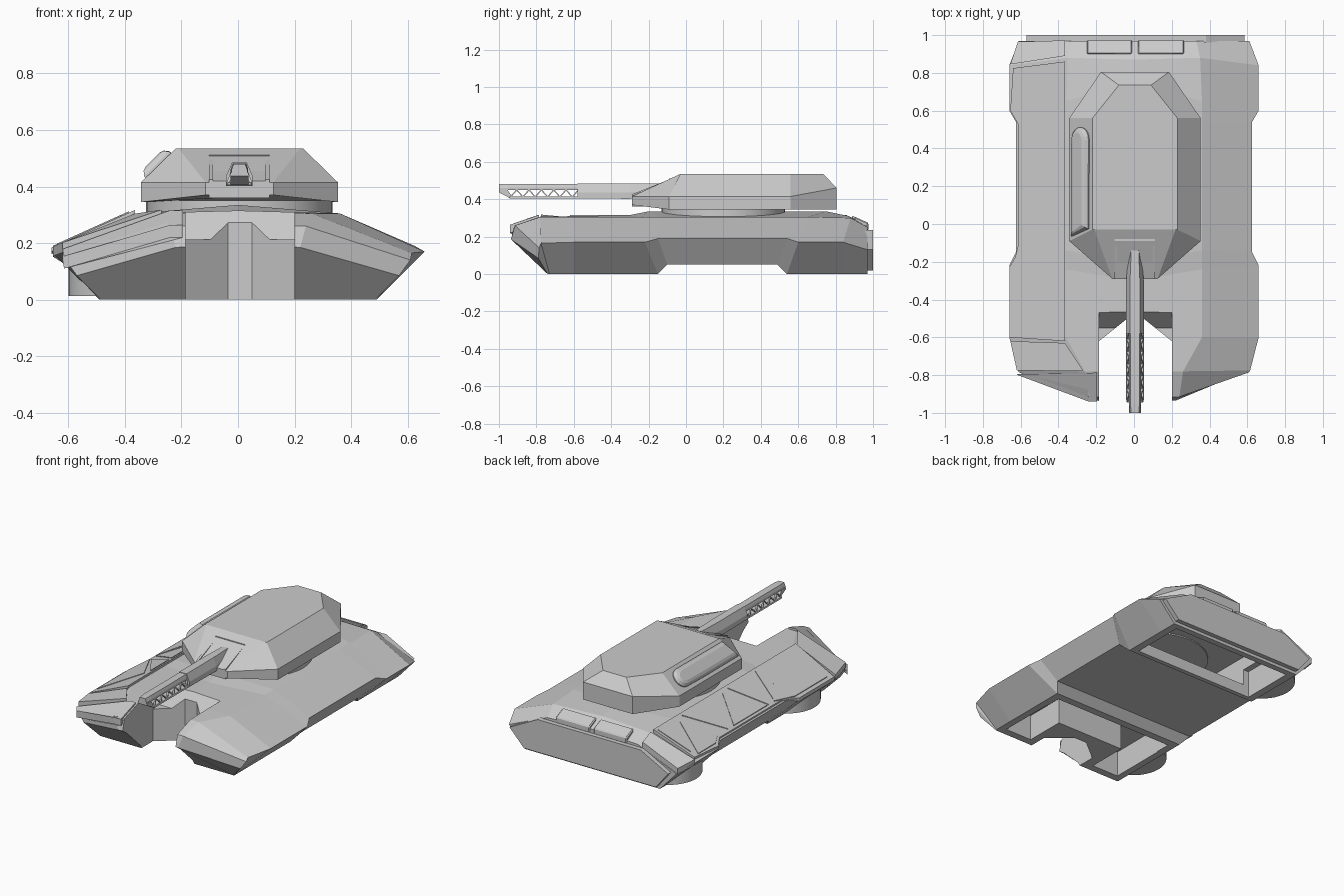
import bpy, bmesh, math
from mathutils import Vector

if "Cube" in bpy.data.objects:
    bpy.data.objects.remove(bpy.data.objects["Cube"])

CX = 0.005  # centre line of turret and gun


def make(name, verts, faces):
    me = bpy.data.meshes.new(name)
    me.from_pydata([tuple(v) for v in verts], [], faces)
    bm = bmesh.new()
    bm.from_mesh(me)
    bmesh.ops.remove_doubles(bm, verts=bm.verts, dist=1e-5)
    bmesh.ops.recalc_face_normals(bm, faces=bm.faces)
    bm.to_mesh(me)
    bm.free()
    ob = bpy.data.objects.new(name, me)
    bpy.context.collection.objects.link(ob)
    return ob


def loft(name, rings):
    n = len(rings[0])
    faces = [(i * n + j, i * n + (j + 1) % n, (i + 1) * n + (j + 1) % n, (i + 1) * n + j)
             for i in range(len(rings) - 1) for j in range(n)]
    faces += [tuple(range(n)), tuple(range((len(rings) - 1) * n, len(rings) * n))]
    return make(name, [p for r in rings for p in r], faces)


def prism(name, pts, axis, a, b):
    # 2D outline pushed along an axis
    put = {'x': lambda p, h: (h, p[0], p[1]), 'y': lambda p, h: (p[0], h, p[1]),
           'z': lambda p, h: (p[0], p[1], h)}[axis]
    return loft(name, [[put(p, h) for p in pts] for h in (a, b)])


def box(name, x0, x1, y0, y1, z0, z1):
    return prism(name, [(x0, y0), (x1, y0), (x1, y1), (x0, y1)], 'z', z0, z1)


def plate(name, pts, height, low, high):
    # Slab following a sloped surface
    return loft(name, [[(x, y, height(x, y) + d) for x, y in pts] for d in (low, high)])


def cut(ob, cutter):
    m = ob.modifiers.new(cutter.name, 'BOOLEAN')
    m.operation, m.solver, m.object = 'DIFFERENCE', 'EXACT', cutter
    cutter.hide_render = True
    cutter.hide_set(True)


def cylinder(name, x, y, r, z0, z1, n=40, x_max=9):
    pts = [(x + r * math.cos(i * math.tau / n), y + r * math.sin(i * math.tau / n)) for i in range(n)]
    ob = prism(name, [p for p in pts if p[0] < x_max], 'z', z0, z1)
    bpy.ops.object.select_all(action='DESELECT')
    ob.select_set(True)
    bpy.context.view_layer.objects.active = ob
    bpy.ops.object.shade_smooth_by_angle(angle=math.radians(35))
    return ob


# Hull stations: (y, z) of ridge, then shoulder, widest edge and bottom edge as (x, y, z)
stations = [
    ((.97, .26), (.33, .97, .25), (.61, .97, .13), (.49, .97, 0)),
    ((.87, .31), (.35, .88, .30), (.66, .84, .17), (.49, .84, 0)),
    ((.75, .335), (.36, .65, .305), (.66, .60, .17), (.49, .54, 0)),
    ((.50, .335), (.36, .54, .305), (.625, .54, .19), (.53, .49, .05)),
    ((-.20, .335), (.36, -.14, .305), (.625, -.15, .19), (.53, -.10, .05)),
    ((-.30, .315), (.36, -.24, .305), (.66, -.22, .17), (.49, -.15, 0)),
    ((-.60, .315), (.36, -.60, .305), (.66, -.60, .17), (.49, -.60, 0)),
    ((-.78, .31), (.26, -.78, .305), (.615, -.775, .165), (.49, -.73, 0)),
    ((-.92, .26), (.24, -.915, .26), (.61, -.785, .14), (.49, -.735, 0)),
    ((-.94, .19), (.22, -.935, .185), (.57, -.79, .085), (.485, -.74, 0)),
]
rings = []
for (y, z), *side in stations:
    left = [(-p[0], p[1], p[2]) for p in reversed(side)]
    d = side[-1]
    rings.append([(0, y, z)] + side + [(0, d[1], d[2])] + left)
hull = loft("hull", rings)

# Front notch with sloped back wall and angled lower corners
cut(hull, prism("notch_cutter", [(-1.2, .212), (-.55, .212), (-.46, .32), (-.46, .6), (-1.2, .6)],
                'x', -.185, .2))
cut(hull, prism("lower_notch_cutter", [(-.185, -1.2), (.2, -1.2), (.2, -.62), (.05, -.5),
                                       (-.035, -.5), (-.185, -.62)], 'z', -.1, .4))

# Hollow underside: open bays front and rear, closed floor between
cut(hull, box("rear_bay_cutter", -.44, .44, .57, .93, -.1, .18))
cut(hull, box("front_bay_cutter", -.44, .44, -.42, -.2, -.1, .18))
cut(hull, box("inner_cutter", -.4, .4, -.41, .84, .075, .27))
for s, nm in ((-1, "left"), (1, "right")):
    cut(hull, box(nm + "_pod_cutter", *sorted((s * .25, s * .445)), -.69, -.3, -.1, .17))

# Rear closing plate and the two vents
prism("rear_plate", [(-.48, .02), (.48, .02), (.585, .13), (.38, .235), (-.37, .235), (-.57, .13)],
      'y', .96, 1.0)
for i, (x0, x1) in enumerate(((-.25, -.01), (.02, .265))):
    v = plate("rear_vent_%d" % i, [(x0, .9), (x1, .9), (x1, .975), (x0, .975)],
              lambda x, y: .30 - .45 * (y - .89), -.03, .012)
    b = v.modifiers.new("soft", 'BEVEL')
    b.width, b.segments = .006, 1

# Lift drums outside the left lower edge
for nm, y in (("front", -.48), ("rear", .75)):
    cylinder(nm + "_lift_drum", -.395, y, .205, .012, .13, x_max=-.455)


# Armour on the left flank
def flank(x, y):
    return .305 + .45 * (x + .36)


plate("flank_armour", [(-.365, .86), (-.64, .825), (-.655, .6), (-.615, .53), (-.615, -.15),
                       (-.66, -.23), (-.66, -.6), (-.365, -.62)], flank, -.01, .014)
panels = [
    [(-.385, .84), (-.6, .81), (-.385, .68)],
    [(-.635, .78), (-.635, .6), (-.6, .53), (-.41, .65)],
    [(-.6, .42), (-.385, .59), (-.385, .26)],
    [(-.6, .36), (-.6, .01), (-.4, .19)],
    [(-.385, .12), (-.385, -.14), (-.6, .0)],
    [(-.6, -.06), (-.64, -.22), (-.64, -.55), (-.41, -.39)],
    [(-.385, -.17), (-.585, -.07), (-.385, -.36)],
]
for i, pts in enumerate(panels):
    plate("flank_panel_%d" % i, pts, flank, 0, .019)
plate("rear_flank_armour", [(-.365, .89), (-.655, .845), (-.615, .965), (-.365, .972)],
      lambda x, y: flank(x, y) - .45 * max(0, y - .87), -.02, .018)
plate("front_flank_armour", [(-.365, -.63), (-.655, -.62), (-.62, -.775), (-.27, -.775)],
      lambda x, y: .303 + .40 * min(0, x + .33), -.02, .015)
loft("nose_armour", [[(-.195, -.785, .302 + d), (-.24, -.79, .302 + d), (-.62, -.795, .165 + d),
                      (-.615, -.80, .14 + d), (-.24, -.94, .25 + d), (-.195, -.94, .25 + d)]
                     for d in (-.03, .014)])

# Turret
cylinder("turret_ring", CX, .2, .33, .262, .35, 48)
base = [(.18, .805), (.348, .56), (.348, -.09), (.12, -.29)]
roof = [(.085, .735), (.225, .56), (.225, -.03), (.215, -.03)]
levels = [(base, (.345, .345, .345, .37)), (base, (.46, .415, .415, .415)),
          (roof, (.535,) * 4)]
loft("turret", [[(CX + s * p[0], p[1], z) for s, order in ((1, 1), (-1, -1))
                 for p, z in list(zip(pts, zs))[::order]] for pts, zs in levels])

# Rounded pod on the turret's left slope
u, n = Vector((.7071, 0, .7071)), Vector((-.7071, 0, .7071))
mid = Vector((CX - .285, 0, .475))
outline = [(-.065, -.065), (.06, -.025)]
outline += [(.062 * math.cos(a), .45 + .062 * math.sin(a))
            for a in [i * math.pi / 10 for i in range(11)]]
outline += [(-.065, .3)]
loft("turret_side_pod", [[mid + u * (p[0] * k) + n * h + Vector((0, .2 + (p[1] - .2) * (.8 + .2 * k), 0))
                          for p in outline] for h, k in ((-.02, 1), (.008, 1), (.024, .8), (.03, .55))])

# Gun mantlet: frame around a housing on the sloped turret front
prism("mantlet", [(-.08, .505), (-.29, .42), (-.29, .36), (-.08, .36)], 'x', CX - .095, CX + .095)
for s, nm in ((-1, "left"), (1, "right")):
    x = CX + s * .1
    prism(nm + "_mantlet_cheek", [(-.075, .512), (-.29, .425), (-.29, .36), (-.075, .36)],
          'x', x - .007, x + .007)
box("mantlet_top_bar", CX - .107, CX + .107, -.09, -.07, .49, .512)


# Gun barrel sections as (y, half bottom, half top, bottom z, top z)
def barrel(name, secs):
    loft(name, [[(CX - b, y, z0), (CX + b, y, z0), (CX + b, y, z0 + .4 * (z1 - z0)),
                 (CX + t, y, z1), (CX - t, y, z1), (CX - b, y, z0 + .4 * (z1 - z0))]
                for y, b, t, z0, z1 in secs])


barrel("barrel_root", [(-.14, .03, .02, .43, .485), (-.3, .047, .026, .402, .485),
                       (-.58, .047, .026, .405, .485)])
barrel("barrel_top_rail", [(-.56, .031, .024, .448, .482), (-.95, .031, .024, .448, .482),
                           (-1.0, .028, .02, .445, .48)])
barrel("barrel_bottom_rail", [(-.56, .047, .045, .405, .415), (-.93, .047, .045, .405, .415),
                              (-.945, .042, .04, .405, .415)])
prism("muzzle", [(-.955, .45), (-1.0, .45), (-1.0, .437), (-.94, .405), (-.925, .405)],
      'x', CX - .032, CX + .032)

# Zigzag lattice leaning out on both sides of the barrel
step = .033
for s, nm in ((-1, "left"), (1, "right")):
    for i in range(11):
        ends = [(-.575 - i * step, i % 2), (-.575 - (i + 1) * step, 1 - i % 2)]
        loft("%s_lattice_%d" % (nm, i), [
            [(CX + s * (.027 + .014 * low) + dx, y + dy, .45 - .038 * low)
             for dx, dy in ((-.005, -.004), (.005, -.004), (.005, .004), (-.005, .004))]
            for y, low in ends])
